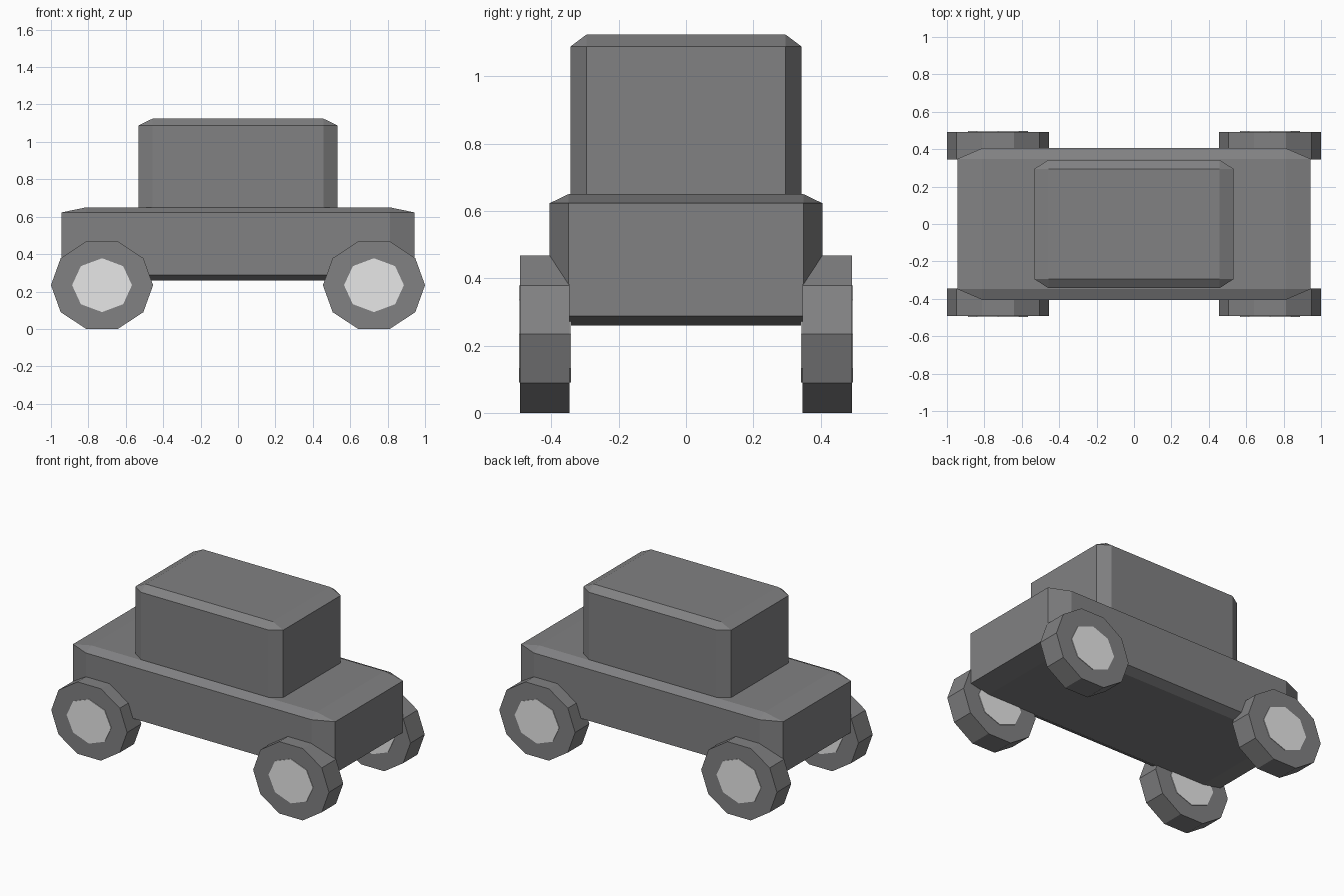
import bpy
import bmesh
from math import cos, sin, tau

cube = bpy.data.objects.get("Cube")
if cube:
    bpy.data.objects.remove(cube, do_unlink=True)


def material(name, rgb):
    mat = bpy.data.materials.new(name)
    mat.use_nodes = True
    mat.diffuse_color = (*rgb, 1)
    mat.node_tree.nodes["Principled BSDF"].inputs["Base Color"].default_value = (*rgb, 1)
    return mat


dark_grey = material("dark grey", (0.22, 0.22, 0.225))
light_grey = material("light grey", (0.8, 0.8, 0.8))


def finish(bm, name, mat, location):
    bmesh.ops.recalc_face_normals(bm, faces=bm.faces)
    mesh = bpy.data.meshes.new(name)
    bm.to_mesh(mesh)
    bm.free()
    mesh.materials.append(mat)
    obj = bpy.data.objects.new(name, mesh)
    obj.location = location
    bpy.context.collection.objects.link(obj)
    return obj


def chamfered_box(name, size, bottom):
    # Chamfer a unit cube, then stretch it so the chamfer follows each side
    bm = bmesh.new()
    bmesh.ops.create_cube(bm, size=1)
    bmesh.ops.bevel(bm, geom=bm.edges[:], offset=0.07, segments=1,
                    affect='EDGES', offset_type='OFFSET')
    bmesh.ops.scale(bm, vec=size, verts=bm.verts)
    return finish(bm, name, dark_grey, (0, 0, bottom + size[2] / 2))


def disc(name, sides, radius_x, radius_z, width, mat, location):
    # Flat-sided disc on an axle along y, with a corner pointing along x
    bm = bmesh.new()
    ring = [bm.verts.new((radius_x * cos(tau * i / sides), -width / 2,
                          radius_z * sin(tau * i / sides))) for i in range(sides)]
    face = bm.faces.new(ring)
    out = bmesh.ops.extrude_face_region(bm, geom=[face], use_keep_orig=True)
    moved = [v for v in out["geom"] if isinstance(v, bmesh.types.BMVert)]
    bmesh.ops.translate(bm, vec=(0, width, 0), verts=moved)
    return finish(bm, name, mat, location)


# Body and cabin
chamfered_box("body", (1.888, 0.81, 0.39), 0.26)
chamfered_box("cabin", (1.064, 0.686, 0.51), 0.614)

# Four wheels, each with a hub showing on both sides
for end, x in (("left", 0.727), ("right", -0.727)):
    for side, y in (("front", -0.419), ("back", 0.419)):
        spot = (x, y, 0.234)
        disc(f"{side}_{end}_wheel", 10, 0.273, 0.246, 0.147, dark_grey, spot)
        disc(f"{side}_{end}_hub", 8, 0.16, 0.144, 0.154, light_grey, spot)
